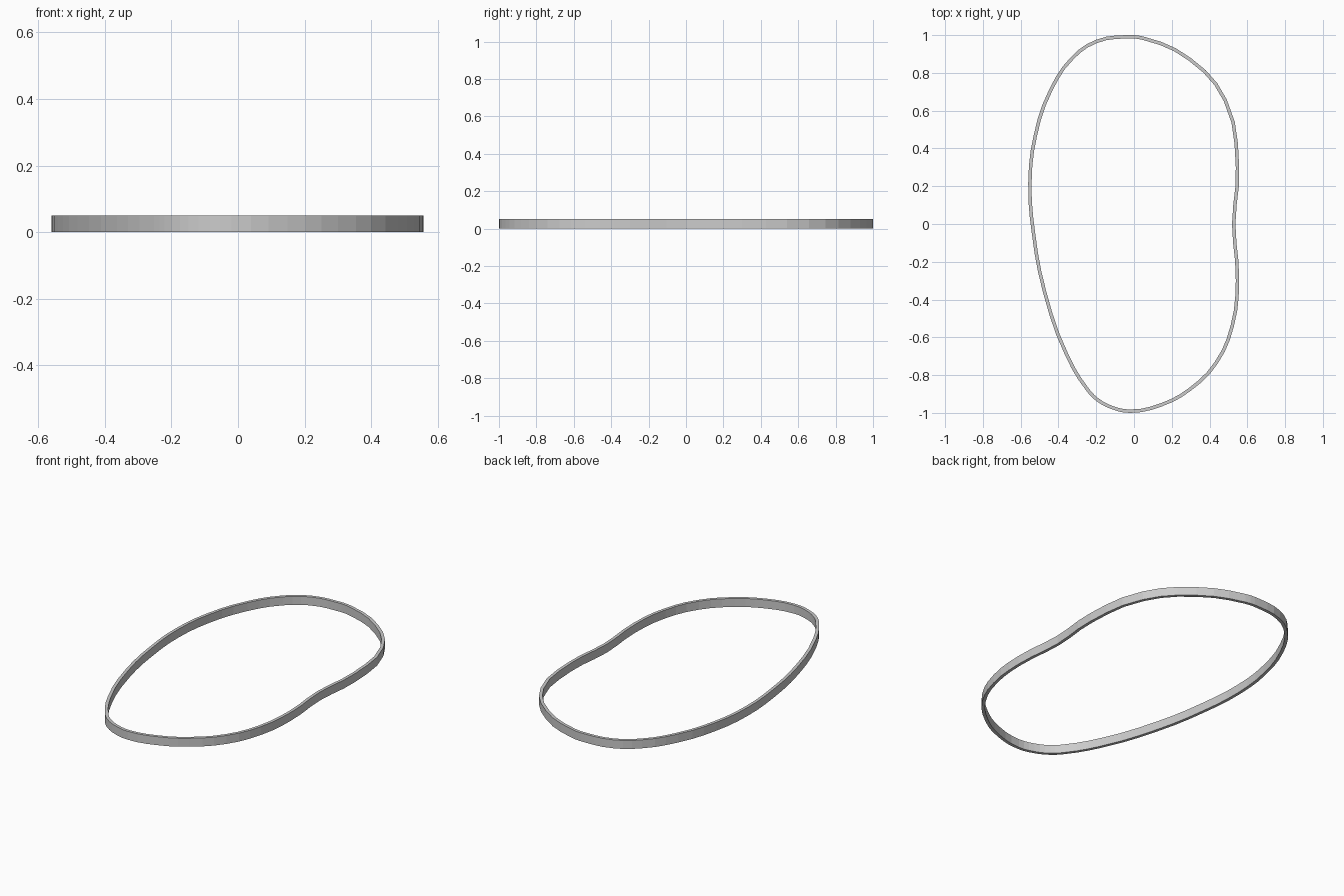
import bpy

if "Cube" in bpy.data.objects:
    bpy.data.objects.remove(bpy.data.objects["Cube"])

HEIGHT, WALL = 0.05, 0.018

# centreline of the band, anticlockwise from the dent on the right side
path = [(0.528, 0.0), (0.548, 0.30), (0.483, 0.655), (0.295, 0.872),
        (0.05, 0.983), (-0.04, 0.991), (-0.2, 0.966), (-0.325, 0.88), (-0.44, 0.71),
        (-0.522, 0.47), (-0.551, 0.22), (-0.532, -0.05), (-0.473, -0.36),
        (-0.355, -0.695), (-0.245, -0.878), (-0.195, -0.929), (-0.115, -0.972),
        (-0.02, -0.991), (0.145, -0.957), (0.295, -0.876),
        (0.435, -0.735), (0.52, -0.54), (0.548, -0.30)]

curve = bpy.data.curves.new("band", 'CURVE')
curve.dimensions = '3D'
curve.resolution_u = 3
curve.extrude = HEIGHT / 2
spline = curve.splines.new('BEZIER')
spline.bezier_points.add(len(path) - 1)
for p, (x, y) in zip(spline.bezier_points, path):
    p.co = (x, y, HEIGHT / 2)
    p.handle_left_type = p.handle_right_type = 'AUTO'
spline.use_cyclic_u = True
spline.use_smooth = False

band = bpy.data.objects.new("band", curve)
bpy.context.collection.objects.link(band)
bpy.context.view_layer.objects.active = band
band.select_set(True)
bpy.ops.object.convert(target='MESH')
band = bpy.context.object

# thin wall, flat faces
wall = band.modifiers.new("wall", 'SOLIDIFY')
wall.thickness = WALL
wall.offset = 0
wall.use_even_offset = True
bpy.ops.object.shade_flat()
